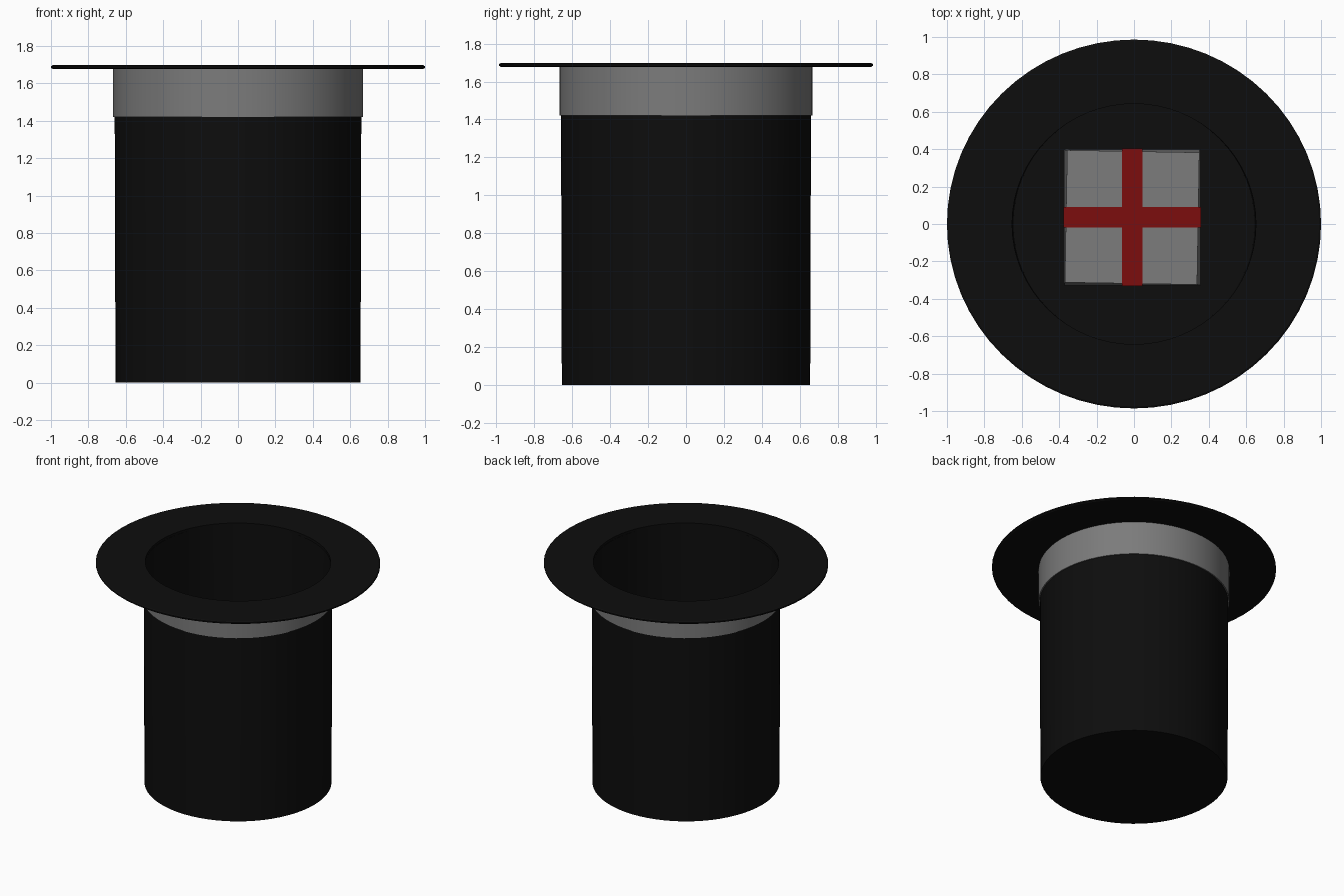
import bpy, bmesh, math
from mathutils import Matrix, Vector

cube = bpy.data.objects.get("Cube")
if cube:
    bpy.data.objects.remove(cube, do_unlink=True)


def material(name, rgb):
    m = bpy.data.materials.new(name)
    m.use_nodes = True
    m.diffuse_color = (*rgb, 1)
    bsdf = next(n for n in m.node_tree.nodes if n.type == 'BSDF_PRINCIPLED')
    bsdf.inputs["Base Color"].default_value = (*rgb, 1)
    return m


black = material("black felt", (0.004, 0.004, 0.004))
grey = material("grey", (0.2, 0.2, 0.2))
red = material("red ribbon", (0.2, 0.004, 0.004))


def finish(bm, name, mat):
    bmesh.ops.recalc_face_normals(bm, faces=bm.faces)
    mesh = bpy.data.meshes.new(name)
    bm.to_mesh(mesh)
    bm.free()
    mesh.materials.append(mat)
    ob = bpy.data.objects.new(name, mesh)
    bpy.context.collection.objects.link(ob)
    return ob


def lathe(name, profile, mat, closed=False, y_scale=1, sides=64):
    """Revolve an (r, z) profile around the z axis."""
    bm = bmesh.new()
    pts = [bm.verts.new((r, 0, z)) for r, z in profile]
    pairs = list(zip(pts, pts[1:])) + ([(pts[-1], pts[0])] if closed else [])
    edges = [bm.edges.new(p) for p in pairs]
    bmesh.ops.spin(bm, geom=pts + edges, cent=(0, 0, 0), axis=(0, 0, 1),
                   angle=math.tau, steps=sides, use_merge=False)
    bmesh.ops.remove_doubles(bm, verts=bm.verts, dist=0.0005)
    bmesh.ops.scale(bm, vec=(1, y_scale, 1), verts=bm.verts)
    ob = finish(bm, name, mat)
    bpy.ops.object.select_all(action='DESELECT')
    ob.select_set(True)
    bpy.context.view_layer.objects.active = ob
    bpy.ops.object.shade_smooth_by_angle(angle=math.radians(30))
    return ob


def block(name, size, z0, mat, top_scale=1, top_turn=0):
    """Box standing on z0 at the gift's centre, with an adjustable top."""
    bm = bmesh.new()
    bmesh.ops.create_cube(bm, size=1)
    bmesh.ops.scale(bm, vec=size, verts=bm.verts)
    top = [v for v in bm.verts if v.co.z > 0]
    bmesh.ops.scale(bm, vec=(top_scale, top_scale, 1), verts=top)
    bmesh.ops.rotate(bm, verts=top, matrix=Matrix.Rotation(top_turn, 3, 'Z'))
    bmesh.ops.translate(bm, vec=GIFT + Vector((0, 0, z0 + size[2] / 2)), verts=bm.verts)
    return finish(bm, name, mat)


# Upturned hat: hollow crown, flat brim and band under the brim
lathe("hat_crown", [(0, 0), (0.655, 0), (0.66, 1.68), (0.65, 1.68),
                    (0.645, 0.02), (0, 0.02)], black)
lathe("hat_brim", [(0.652, 1.677), (0.99, 1.677), (1, 1.683), (1, 1.692),
                   (0.99, 1.698), (0.652, 1.698)], black, True, 0.986)
lathe("hat_band", [(0.655, 1.42), (0.667, 1.42), (0.667, 1.679), (0.655, 1.679)],
      grey, True)

# Gift box inside the hat, wrapped by two crossing ribbons
GIFT = Vector((-0.01, 0.035, 0))
block("gift_box", (0.725, 0.725, 0.7), 0.02, grey, 0.975, math.radians(-1))
block("ribbon_across", (0.735, 0.11, 0.705), 0.02, red)
block("ribbon_lengthwise", (0.11, 0.735, 0.706), 0.02, red)
